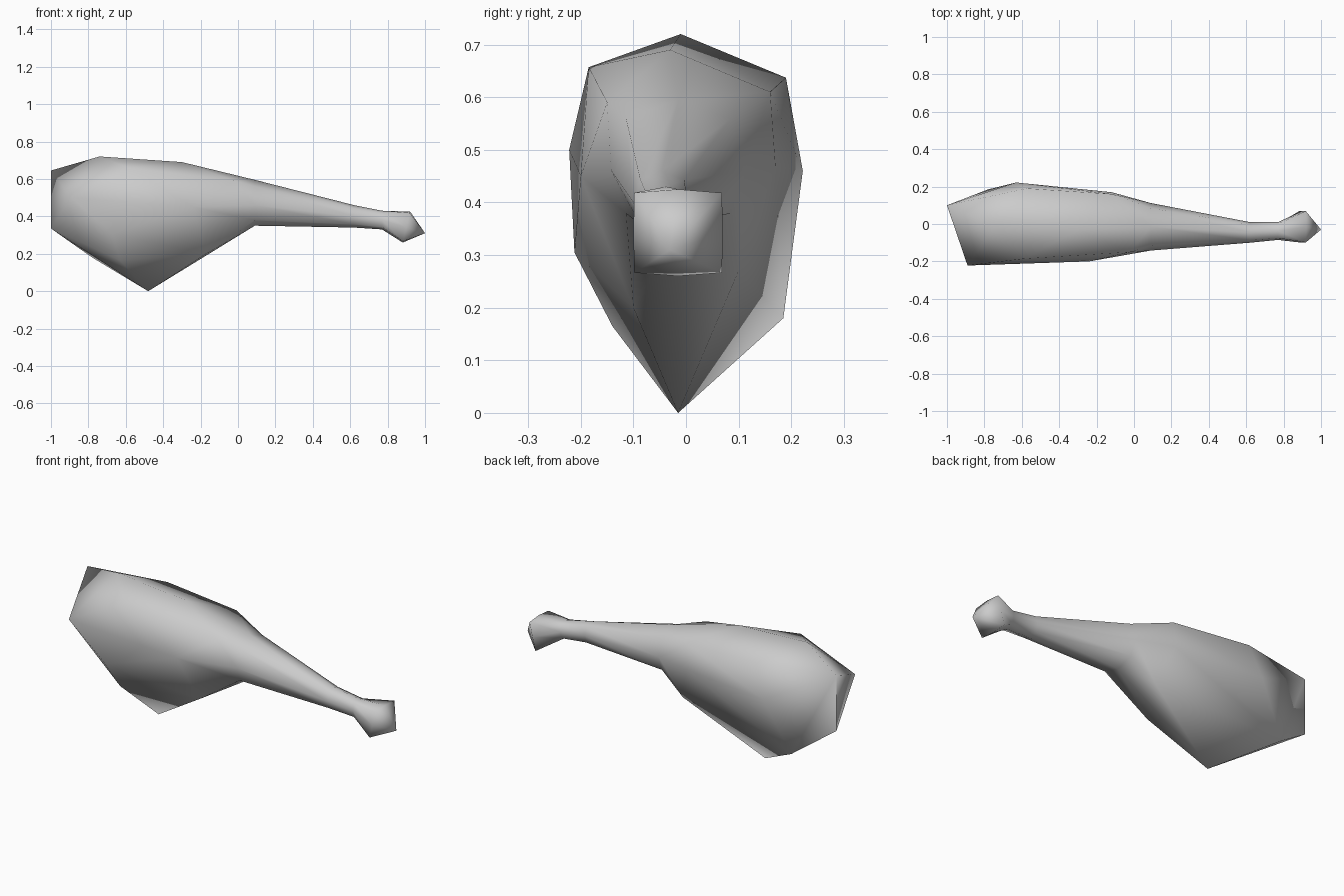
import bpy, bmesh, math

cube = bpy.data.objects.get("Cube")
if cube:
    bpy.data.objects.remove(cube, do_unlink=True)

grey = bpy.data.materials.new("plain grey")
grey.use_nodes = True
colour = (0.6, 0.6, 0.6, 1)
grey.diffuse_color = colour
grey.node_tree.nodes["Principled BSDF"].inputs["Base Color"].default_value = colour

# Corners of the meat, which is a convex lump
THICK_END = [(-1, 0.1, 0.645), (-1, 0.1, 0.335), (-0.89, -0.222, 0.5)]
TOP = [(-0.74, -0.01, 0.72), (-0.3, -0.03, 0.69)]
BACK = [(-0.57, 0.19, 0.637), (-0.63, 0.222, 0.46), (-0.78, 0.185, 0.18),
        (-0.12, 0.16, 0.61), (-0.12, 0.17, 0.47), (-0.05, 0.1, 0.27)]
FRONT = [(-0.58, -0.185, 0.657), (-0.67, -0.212, 0.305), (-0.63, -0.14, 0.165),
         (-0.02, -0.15, 0.59), (-0.24, -0.2, 0.45), (-0.17, -0.1, 0.2)]
BOTTOM = [(-0.48, -0.015, 0)]

# Shank sections: x, front y, back y, bottom z, widest z, top z, lean, boxiness
SECTIONS = [
    (0.09, -0.142, 0.112, 0.35, 0.46, 0.595, 0.0, 0.78),
    (0.62, -0.10, 0.01, 0.34, 0.40, 0.46, 0.0, 0.76),
    (0.77, -0.085, 0.01, 0.33, 0.38, 0.43, 0.0, 0.80),
    (0.90, -0.10, 0.07, 0.26, 0.34, 0.425, 0.24, 0.98),
]
SIDES = 8


def ring(bm, x, front, back, low, mid, high, lean, box):
    """One eight-sided section with its own reach on each side."""
    centre = (front + back) / 2
    verts = []
    for i in range(SIDES):
        a = math.tau * i / SIDES
        c, s = math.cos(a), math.sin(a)
        if i % 2:  # diagonal corners
            c, s = math.copysign(box, c), math.copysign(box * 0.94, s)
        y = centre + c * (back - front) / 2
        z = mid + s * ((high - mid) if s > 0 else (mid - low))
        verts.append(bm.verts.new((x + lean * (z - mid), y, z)))
    return verts


bm = bmesh.new()
rings = [ring(bm, *section) for section in SECTIONS]

# Meat: a hull around its corners, left open where the shank begins
lump = [bm.verts.new(p) for p in THICK_END + TOP + BACK + FRONT + BOTTOM]
bmesh.ops.convex_hull(bm, input=lump + rings[0])
joint = set(rings[0])
inner = [f for f in bm.faces if joint.issuperset(f.verts)]
bmesh.ops.delete(bm, geom=inner, context="FACES_ONLY")
bmesh.ops.delete(bm, geom=[e for e in bm.edges if not e.link_faces], context="EDGES")

# Shank
for a, b in zip(rings, rings[1:]):
    for i in range(SIDES):
        j = (i + 1) % SIDES
        bm.faces.new((a[i], a[j], b[j], b[i]))

# Pointed bone end
tip = bm.verts.new((1, -0.03, 0.31))
for i in range(SIDES):
    bm.faces.new((rings[-1][i], rings[-1][(i + 1) % SIDES], tip))

bmesh.ops.delete(bm, geom=[v for v in bm.verts if not v.link_faces], context="VERTS")
bmesh.ops.recalc_face_normals(bm, faces=bm.faces)

mesh = bpy.data.meshes.new("drumstick")
bm.to_mesh(mesh)
bm.free()
mesh.materials.append(grey)
drumstick = bpy.data.objects.new("drumstick", mesh)
bpy.context.collection.objects.link(drumstick)

bpy.ops.object.select_all(action="DESELECT")
drumstick.select_set(True)
bpy.context.view_layer.objects.active = drumstick
bpy.ops.object.shade_smooth_by_angle(angle=math.radians(80))
